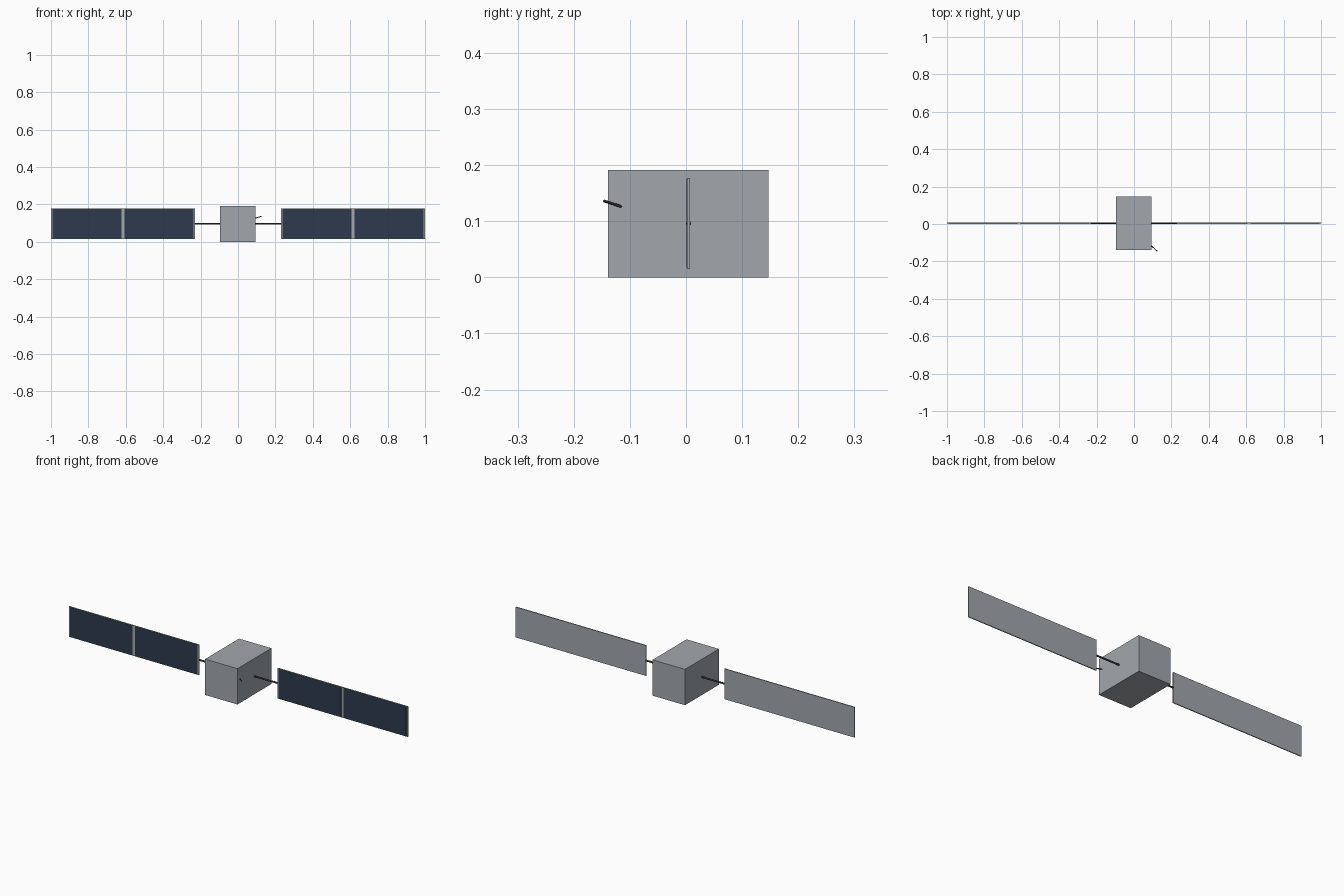
import bpy
from mathutils import Vector

cube = bpy.data.objects.get("Cube")
if cube:
    bpy.data.objects.remove(cube, do_unlink=True)


def material(name, rgb):
    m = bpy.data.materials.new(name)
    m.use_nodes = True
    m.diffuse_color = (*rgb, 1)
    m.node_tree.nodes["Principled BSDF"].inputs["Base Color"].default_value = (*rgb, 1)
    return m


grey = material("light_grey_metal", (0.36, 0.39, 0.42))
navy = material("solar_navy", (0.026, 0.042, 0.074))
dark = material("dark_metal", (0.04, 0.042, 0.045))


def box(name, low, high, mat):
    low, high = Vector(low), Vector(high)
    bpy.ops.mesh.primitive_cube_add(size=1, location=(low + high) / 2)
    ob = bpy.context.object
    ob.name = name
    ob.scale = high - low
    bpy.ops.object.transform_apply(location=False, rotation=False, scale=True)
    ob.data.materials.append(mat)


def rod(name, start, end, radius, mat):
    start, end = Vector(start), Vector(end)
    axis = end - start
    bpy.ops.mesh.primitive_cylinder_add(vertices=12, radius=radius, depth=axis.length,
                                        location=(start + end) / 2)
    ob = bpy.context.object
    ob.name = name
    ob.rotation_euler = axis.to_track_quat("Z", "Y").to_euler()
    ob.data.materials.append(mat)
    bpy.ops.object.shade_smooth_by_angle()


# Main body
box("body", (-0.097, -0.139, 0), (0.094, 0.147, 0.191), grey)

# Solar wings: backing panel, two cell plates on the front, and a boom
wing_y, wing_z = 0.0045, 0.096
for side, s in (("left", 1), ("right", -1)):
    def wing_box(name, x0, x1, y0, y1, half, mat):
        a, b = sorted((s * x0, s * x1))
        box(f"{side}_{name}", (a, y0, wing_z - half), (b, y1, wing_z + half), mat)

    wing_box("panel", 0.231, 1, 0.002, 0.007, 0.081, grey)
    wing_box("inner_cells", 0.239, 0.608, 0.001, 0.003, 0.079, navy)
    wing_box("outer_cells", 0.623, 0.992, 0.001, 0.003, 0.079, navy)
    rod(f"{side}_boom", (s * 0.08, wing_y, wing_z), (s * 0.232, wing_y, wing_z), 0.0045, dark)

# Small antenna on the front left corner
rod("antenna", (0.088, -0.112, 0.125), (0.124, -0.146, 0.136), 0.0025, dark)
